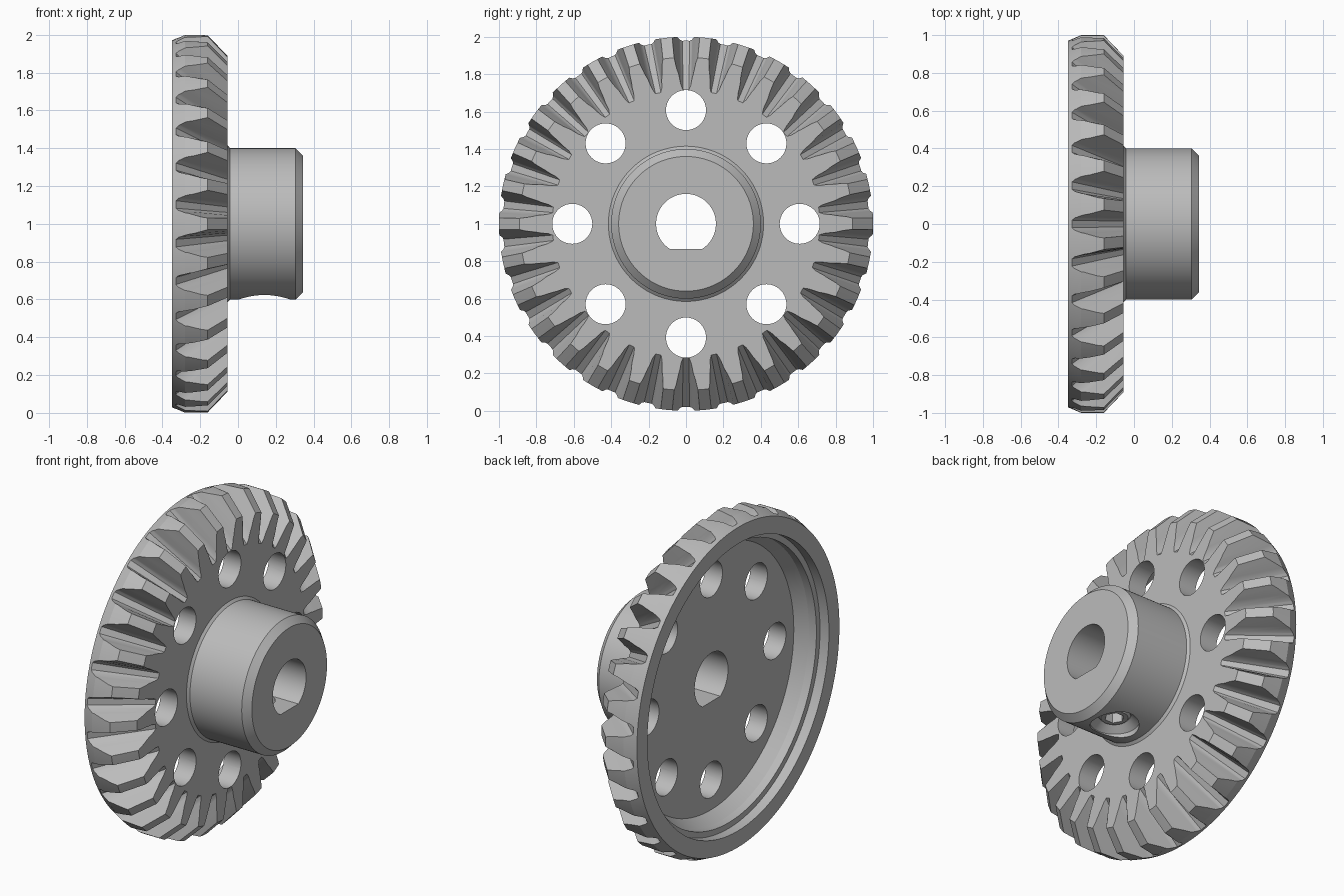
import bpy, bmesh, math
from mathutils import Vector, Matrix

if "Cube" in bpy.data.objects:
    bpy.data.objects.remove(bpy.data.objects["Cube"], do_unlink=True)

TEETH = 30
CENTRE = Vector((0, 0, 1))

steel = bpy.data.materials.new("steel grey")
steel.use_nodes = True
steel.diffuse_color = (0.5, 0.5, 0.5, 1)
steel.node_tree.nodes["Principled BSDF"].inputs["Base Color"].default_value = (0.5, 0.5, 0.5, 1)


def ring_x(x, r, n, cy=0.0, cz=0.0):
    """Circle around an axis parallel to x, relative to the gear centre."""
    return [Vector((x, cy + r * math.cos(2 * math.pi * i / n),
                    cz + r * math.sin(2 * math.pi * i / n))) for i in range(n)]


def ring_z(z, r, n, cx):
    """Circle around a vertical axis, relative to the gear centre."""
    return [Vector((cx + r * math.cos(2 * math.pi * i / n),
                    r * math.sin(2 * math.pi * i / n), z)) for i in range(n)]


def lofts(name, solids):
    """One object of closed solids, each skinned through a list of rings."""
    bm = bmesh.new()
    for rings in solids:
        vs = [[bm.verts.new(p + CENTRE) for p in ring] for ring in rings]
        n = len(vs[0])
        for a, b in zip(vs, vs[1:]):
            for i in range(n):
                j = (i + 1) % n
                bm.faces.new((a[i], a[j], b[j], b[i]))
        bm.faces.new(vs[0])
        bm.faces.new(vs[-1])
    bmesh.ops.recalc_face_normals(bm, faces=bm.faces)
    mesh = bpy.data.meshes.new(name)
    bm.to_mesh(mesh)
    bm.free()
    mesh.materials.append(steel)
    obj = bpy.data.objects.new(name, mesh)
    bpy.context.collection.objects.link(obj)
    return obj


def activate(obj):
    bpy.ops.object.select_all(action='DESELECT')
    obj.select_set(True)
    bpy.context.view_layer.objects.active = obj


def cut(obj, name, solids):
    """Subtract solids from an object, then discard the cutter."""
    cutter = lofts(name, solids)
    cutter.hide_render = True
    mod = obj.modifiers.new(name, 'BOOLEAN')
    mod.operation = 'DIFFERENCE'
    mod.solver = 'EXACT'
    mod.object = cutter
    activate(obj)
    bpy.ops.object.modifier_apply(modifier=mod.name)
    bpy.data.objects.remove(cutter, do_unlink=True)


def smooth(obj):
    activate(obj)
    bpy.ops.object.shade_smooth_by_angle(angle=math.radians(20))


# Turned blank: dished back, bevelled rim, flat web and hub (x, radius)
profile = [(-0.17, 0.79), (-0.24, 0.835), (-0.29, 0.835), (-0.29, 0.87), (-0.35, 0.87),
           (-0.35, 0.97), (-0.28, 1.0), (-0.16, 1.0), (-0.055, 0.89),
           (-0.055, 0.415), (-0.042, 0.40), (0.305, 0.40), (0.345, 0.36)]
gear = lofts("bevel_gear", [[ring_x(x, r, 120) for x, r in profile]])

# Tapered tooth gaps along the root cone
section = [(-0.088, 0.155), (-0.08, 0.13), (-0.05, 0.06), (-0.033, 0.015), (-0.02, 0.0),
           (0.02, 0.0), (0.033, 0.015), (0.05, 0.06), (0.08, 0.13), (0.088, 0.155)]


def gap_ring(r, turn):
    x = -0.33 + (0.98 - r) * 1.035
    s = r / 0.98
    pts = [Vector((x + 0.695 * h, t * s, r + 0.72 * h)) for t, h in section]
    return [turn @ p for p in pts]


gaps = []
for k in range(TEETH):
    turn = Matrix.Rotation(2 * math.pi * k / TEETH, 3, 'X')
    gaps.append([gap_ring(1.06, turn), gap_ring(0.62, turn)])
cut(gear, "tooth_gap_cutter", gaps)

# Eight lightening holes
holes = []
for k in range(8):
    a = k * math.pi / 4
    cy, cz = 0.608 * math.cos(a), 0.608 * math.sin(a)
    holes.append([ring_x(x, 0.107, 40, cy, cz) for x in (-0.3, 0.1)])
cut(gear, "web_hole_cutter", holes)

# D-shaped shaft bore with its flat at the bottom
FLAT = -0.135
a0 = math.asin(FLAT / 0.16)
arc = [a0 + (math.pi - 2 * a0) * i / 48 for i in range(49)]
cut(gear, "bore_cutter", [[[Vector((x, 0.16 * math.cos(a), 0.16 * math.sin(a))) for a in arc]
                           for x in (-0.4, 0.5)]])

# Recessed set screw hole under the hub
SX = 0.14
cut(gear, "screw_hole_cutter", [[ring_z(z, r, 48, SX) for z, r in
                                 ((-0.5, 0.135), (-0.37, 0.135), (-0.33, 0.09), (-0.1, 0.09))]])
smooth(gear)

# Set screw with a hexagonal socket
screw = lofts("set_screw", [[ring_z(z, r, 48, SX) for z, r in
                             ((-0.345, 0.075), (-0.33, 0.088), (-0.17, 0.088), (-0.145, 0.06))]])
cut(screw, "hex_socket_cutter", [[ring_z(z, 0.055, 6, SX) for z in (-0.4, -0.25)]])
smooth(screw)
